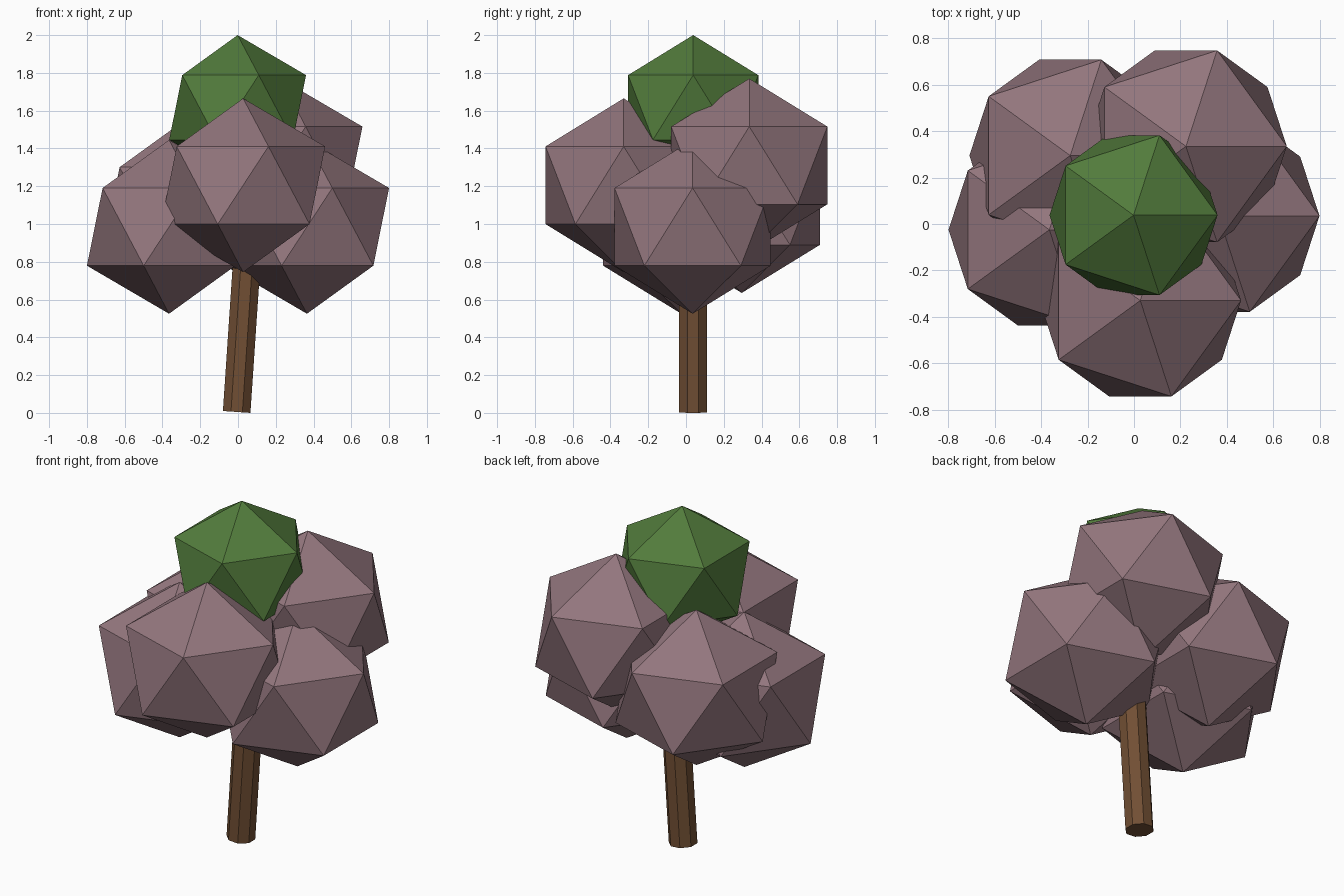
import bpy
import math
from mathutils import Matrix, Vector

if "Cube" in bpy.data.objects:
    bpy.data.objects.remove(bpy.data.objects["Cube"])


def material(name, rgb):
    m = bpy.data.materials.new(name)
    m.diffuse_color = (*rgb, 1)
    m.use_nodes = True
    m.node_tree.nodes["Principled BSDF"].inputs["Base Color"].default_value = m.diffuse_color
    return m


mauve = material("mauve_leaves", (0.29, 0.18, 0.205))
green = material("green_leaves", (0.085, 0.20, 0.045))
bark = material("bark", (0.165, 0.078, 0.034))


def leaf_clump(name, location, radius, height, mat):
    # slightly flattened, flat-faced icosahedron
    bpy.ops.mesh.primitive_ico_sphere_add(subdivisions=1, radius=1, location=location)
    ob = bpy.context.object
    ob.name = name
    ob.scale = (radius, radius, height)
    ob.data.materials.append(mat)


# Five large clumps around the trunk
clumps = {
    "leaves_front": (0.027, -0.33, 1.205),
    "leaves_right": (0.365, 0.035, 0.985),
    "leaves_left": (-0.365, -0.025, 0.985),
    "leaves_back_right": (0.224, 0.335, 1.31),
    "leaves_back_left": (-0.275, 0.295, 1.095),
}
for name, loc in clumps.items():
    leaf_clump(name, loc, 0.486, 0.46, mauve)

# Smaller crown clump
leaf_clump("leaves_top", (-0.002, 0.038, 1.617), 0.405, 0.383, green)

# Leaning trunk, its top hidden in the leaves
lean = Matrix.Rotation(0.067, 4, 'Y')
length = 1.1
base = Vector((-0.007, 0.037, 0.005))
bpy.ops.mesh.primitive_cylinder_add(vertices=8, radius=0.079, depth=length)
trunk = bpy.context.object
trunk.name = "trunk"
trunk.data.transform(Matrix.Translation((0, 0, length / 2)) @ Matrix.Rotation(math.pi / 8, 4, 'Z'))
trunk.matrix_world = Matrix.Translation(base) @ lean
trunk.data.materials.append(bark)
